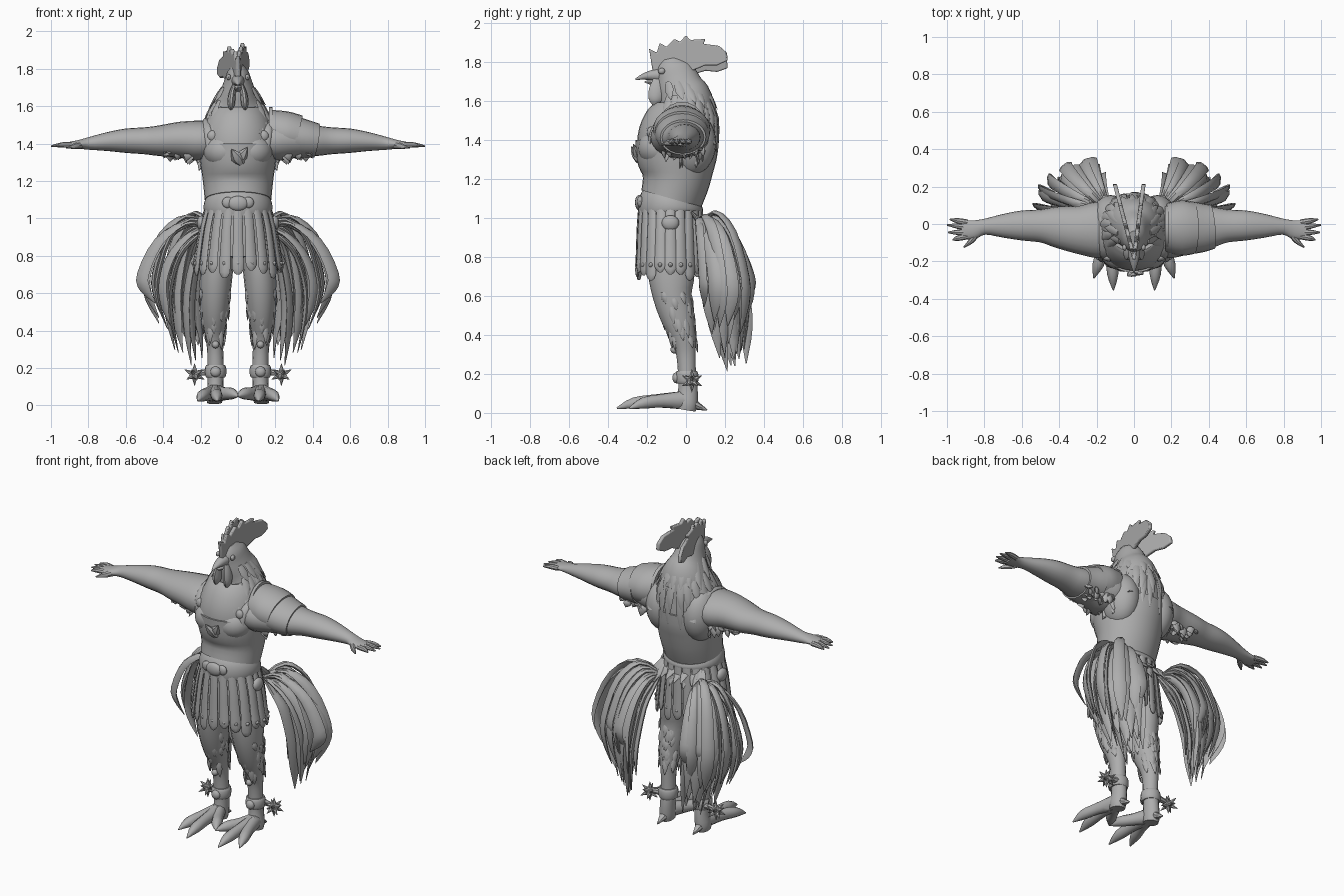
import bpy, bmesh, math, random
from mathutils import Vector, Matrix

random.seed(4)
R = random.uniform
if "Cube" in bpy.data.objects:
    bpy.data.objects.remove(bpy.data.objects["Cube"])

grey = bpy.data.materials.new("plain_grey")
grey.use_nodes = True
grey.diffuse_color = (0.42, 0.42, 0.42, 1)
grey.node_tree.nodes["Principled BSDF"].inputs["Base Color"].default_value = (0.42, 0.42, 0.42, 1)


def finish(name, bm, mirror=False, angle=40):
    bmesh.ops.recalc_face_normals(bm, faces=bm.faces)
    me = bpy.data.meshes.new(name)
    bm.to_mesh(me)
    bm.free()
    me.materials.append(grey)
    ob = bpy.data.objects.new(name, me)
    bpy.context.collection.objects.link(ob)
    if mirror:
        ob.modifiers.new("Mirror", "MIRROR")
    bpy.ops.object.select_all(action="DESELECT")
    ob.select_set(True)
    bpy.context.view_layer.objects.active = ob
    bpy.ops.object.shade_smooth_by_angle(angle=math.radians(angle))
    return ob


def spline(rows, steps):
    """Smooth curve through rows of equal length."""
    out = []
    for i in range(len(rows) - 1):
        p0, p1, p2, p3 = (rows[max(0, min(len(rows) - 1, i + k))] for k in (-1, 0, 1, 2))
        for j in range(steps):
            t = j / steps
            out.append([b + .5 * t * (c - a + t * (2*a - 5*b + 4*c - d + t * (3*(b - c) + d - a)))
                        for a, b, c, d in zip(p0, p1, p2, p3)])
    return out + [list(rows[-1])]


def loft(bm, rows, side, sides=12, steps=3):
    """Skin ellipses along a path; each row is x, y, z, side radius, other radius."""
    rows = spline(rows, steps)
    pts = [Vector(r[:3]) for r in rows]
    rings = []
    for i, r in enumerate(rows):
        t = (pts[min(i + 1, len(pts) - 1)] - pts[max(i - 1, 0)]).normalized()
        up = t.cross(Vector(side)).normalized()
        sd = up.cross(t)
        a, b = max(r[3], .001), max(r[4], .001)
        rings.append([bm.verts.new(pts[i] + sd * a * math.cos(q) + up * b * math.sin(q))
                      for q in (math.tau * k / sides for k in range(sides))])
    for lo, hi in zip(rings, rings[1:]):
        for k in range(sides):
            n = (k + 1) % sides
            bm.faces.new((lo[k], lo[n], hi[n], hi[k]))
    bm.faces.new(rings[0][::-1])
    bm.faces.new(rings[-1])


def ball(bm, loc, size, seg=16):
    m = Matrix.Translation(loc) @ Matrix.Diagonal((*size, 1))
    bmesh.ops.create_uvsphere(bm, u_segments=seg, v_segments=seg // 2 + 2, radius=1, matrix=m)


def spike(bm, a, b, w, th, side, sides=6):
    """Leaf-shaped tuft from a to b."""
    a, b = Vector(a), Vector(b)
    m = a.lerp(b, .45)
    loft(bm, [(*a, w * .5, th * .5), (*m, w, th), (*b, .001, .001)], side, sides, 2)


# Body: z, centre y, half width, half depth
BODY = [(.93, -.08, .15, .13), (1.02, -.085, .165, .15), (1.1, -.075, .168, .15),
        (1.2, -.05, .178, .165), (1.3, -.048, .192, .195), (1.4, -.047, .2, .203),
        (1.48, -.03, .185, .19), (1.55, -.01, .16, .162), (1.61, -.005, .135, .14),
        (1.67, -.03, .1, .12), (1.73, -.05, .075, .105), (1.78, -.07, .057, .085),
        (1.82, -.08, .028, .045)]


def surf(q, z, off=0):
    """Point on the body at angle q and height z."""
    for lo, hi in zip(BODY, BODY[1:]):
        if z <= hi[0]:
            t = (z - lo[0]) / (hi[0] - lo[0])
            _, c, rx, ry = (a + (b - a) * t for a, b in zip(lo, hi))
            return Vector(((rx + off) * math.cos(q), c + (ry + off) * math.sin(q), z))


bm = bmesh.new()
loft(bm, [(0, c, z, a, b) for z, c, a, b in BODY], (1, 0, 0), 32)
finish("body", bm)

# Breastplate with modelled chest, belt and buckle
bm = bmesh.new()
loft(bm, [(0, c, z, a + .01, b + .01) for z, c, a, b in BODY[2:6]], (1, 0, 0), 32)
for s in (-1, 1):
    ball(bm, (s * .07, -.135, 1.36), (.115, .112, .1), 24)
ball(bm, (0, -.14, 1.2), (.13, .08, .09), 24)
finish("breastplate", bm)

bm = bmesh.new()
loft(bm, [(0, -.08, 1.03, .178, .163), (0, -.08, 1.05, .184, .168),
          (0, -.075, 1.08, .182, .166), (0, -.07, 1.1, .174, .158)], (1, 0, 0), 32, 2)
finish("belt", bm)
bm = bmesh.new()
ball(bm, (0, -.24, 1.08), (.055, .022, .04))
for s in (-1, 1):
    ball(bm, (s * .055, -.235, 1.085), (.03, .016, .03))
finish("belt_buckle", bm)
bm = bmesh.new()
spike(bm, (.02, -.245, 1.29), (-.035, -.28, 1.37), .035, .02, (1, 0, 0))
spike(bm, (0, -.245, 1.3), (.05, -.27, 1.38), .03, .02, (1, 0, 0))
finish("chest_boss", bm)

# Shoulder straps with round studs
bm = bmesh.new()
loft(bm, [(.14, -.185, 1.38, .03, .012), (.155, -.16, 1.47, .028, .012),
          (.16, -.05, 1.525, .028, .012), (.155, .07, 1.5, .028, .012),
          (.14, .145, 1.38, .03, .012)], (1, 0, 0), 10)
ball(bm, (.135, -.18, 1.44), (.03, .02, .03))
finish("shoulder_straps", bm, True)

# Neck hackles lying over the collar, thin at the throat
bm = bmesh.new()
for z, ln, n in ((1.7, .11, 16), (1.63, .15, 20), (1.56, .16, 24)):
    for k in range(n):
        q = math.tau * (k + R(-.3, .3)) / n
        back = math.sin(q)
        if z > 1.6 and back < -.6:
            continue
        l = ln * R(.85, 1.15) * (1 + .4 * back)
        p = [surf(q, z - l * f, o) for f, o in ((0, 0), (.5, .006), (1, .012))]
        loft(bm, [(*p[0], .014, .004), (*p[1], .024, .008), (*p[2], .001, .001)],
             (-math.sin(q), math.cos(q), 0), 6, 2)
finish("neck_hackles", bm)

# Head: beak, wattles, eyes
bm = bmesh.new()
loft(bm, [(0, -.12, 1.735, .036, .04), (0, -.18, 1.733, .028, .026), (0, -.225, 1.725, .016, .014),
          (0, -.26, 1.712, .003, .004)], (1, 0, 0), 12)
loft(bm, [(0, -.13, 1.695, .03, .022), (0, -.18, 1.698, .02, .014), (0, -.212, 1.7, .003, .003)],
     (1, 0, 0), 10)
finish("beak", bm)
bm = bmesh.new()
loft(bm, [(.02, -.14, 1.71, .012, .03), (.032, -.15, 1.66, .019, .042),
          (.037, -.158, 1.61, .02, .036), (.037, -.162, 1.58, .006, .012)], (1, 0, 0), 10)
finish("wattles", bm, True)
bm = bmesh.new()
ball(bm, (.05, -.125, 1.755), (.012, .018, .016), 12)
finish("eyes", bm, True)

# Comb: two lobed blades spreading towards the back
OUTLINE = [(-.17, 1.75), (-.19, 1.87), (-.15, 1.85), (-.135, 1.9), (-.1, 1.88), (-.06, 1.92),
           (-.03, 1.905), (0, 1.94), (.02, 1.915), (.1, 1.92), (.09, 1.895), (.17, 1.885),
           (.21, 1.85), (.215, 1.81), (.16, 1.785), (.1, 1.785), (.04, 1.76), (-.05, 1.74)]
bm = bmesh.new()
for slope, drop in ((-.26, .1), (.13, 0)):
    sheets = [[bm.verts.new((slope * (y + .18) + d, y, z - drop * (y + .18))) for y, z in OUTLINE]
              for d in (-.011, .011)]
    bm.faces.new(sheets[0])
    bm.faces.new(sheets[1][::-1])
    for k in range(len(OUTLINE)):
        n = (k + 1) % len(OUTLINE)
        bm.faces.new((sheets[0][k], sheets[1][k], sheets[1][n], sheets[0][n]))
comb = finish("comb", bm)
bev = comb.modifiers.new("Bevel", "BEVEL")
bev.width, bev.segments = .006, 2

# Arms with heavy shoulder and back muscle
bm = bmesh.new()
loft(bm, [(.1, -.03, 1.42, .14, .1), (.2, -.032, 1.415, .15, .108), (.3, -.03, 1.42, .128, .098),
          (.42, -.015, 1.415, .108, .082), (.5, -.01, 1.415, .088, .072),
          (.6, -.008, 1.415, .08, .065), (.7, -.01, 1.41, .063, .05), (.8, -.015, 1.4, .042, .033),
          (.86, -.03, 1.395, .05, .022), (.92, -.03, 1.39, .05, .016)], (0, 1, 0), 20)
ball(bm, (.125, .025, 1.385), (.105, .13, .165), 24)
finish("arms", bm, True)
bm = bmesh.new()
for y0, x1, y1 in ((.008, .985, .025), (-.018, 1, -.005), (-.044, .995, -.045), (-.066, .97, -.085)):
    loft(bm, [(.89, y0, 1.392, .016, .015), (.94, (y0 + y1) / 2, 1.393, .015, .014),
              (x1, y1, 1.386, .004, .004)], (0, 1, 0), 8)
loft(bm, [(.84, -.05, 1.392, .02, .018), (.87, -.09, 1.387, .017, .015),
          (.91, -.125, 1.378, .004, .004)], (0, 0, 1), 8)
finish("fingers", bm, True)

# Ragged feathers hanging below the upper arm, longest at the armpit
bm = bmesh.new()
for k in range(56):
    x, y = R(.17, .4), R(-.12, .09)
    low = 1.235 + (x - .17) * .3 + R(0, .05) + abs(y) * .3
    spike(bm, (x, y, 1.36), (x + R(-.01, .03), y + R(-.02, .02), low), .025, .012, (1, R(-1, 1), 0))
finish("underarm_feathers", bm, True)

# Plated guard on the left shoulder only
bm = bmesh.new()
loft(bm, [(.17, -.02, 1.46, .13, .12), (.25, -.022, 1.455, .148, .118), (.32, -.022, 1.44, .138, .112)],
     (0, 1, 0), 24)
loft(bm, [(.3, -.02, 1.435, .142, .112), (.36, -.02, 1.425, .132, .102),
          (.42, -.015, 1.415, .118, .092)], (0, 1, 0), 24)
loft(bm, [(.165, -.02, 1.465, .12, .13), (.185, -.02, 1.465, .122, .132)], (0, 1, 0), 24)
finish("left_shoulder_guard", bm)

# Skirt: inner cloth, hanging strips and studs
bm = bmesh.new()
loft(bm, [(0, -.08, 1.05, .165, .15), (0, -.085, .9, .18, .145), (0, -.09, .79, .19, .13)],
     (1, 0, 0), 24)
finish("underskirt", bm)
bm = bmesh.new()
studs = bmesh.new()
N = 20
for k in range(N):
    q = math.tau * k / N - math.pi / 2
    c, s, e = math.cos(q), math.sin(q), R(.68, .73) - (.03 if k == 0 else 0)
    pos = lambda z, g: ((.172 + g * .06) * c, -.08 + (.158 + g * .012) * s, z)
    loft(bm, [(*pos(1.05, 0), .024, .008), (*pos(.95, .45), .026, .01), (*pos(.82, .8), .029, .01),
              (*pos(e + .03, 1), .031, .011), (*pos(e, 1), .008, .005)], (-s, c, 0), 8, 2)
    ball(studs, pos(.76, 1.1), (.012, .012, .012), 8)
finish("skirt_strips", bm)
finish("skirt_studs", studs)
bm = bmesh.new()
ball(bm, (.195, -.08, .975), (.025, .045, .04))
finish("hip_pouches", bm, True)

# Tail: two sprays of long arched feathers, nested arcs with loosely twisted blades
bm = bmesh.new()
for reach, tip, top, drift, n in ((.385, .45, 1.02, .04, 9), (.32, .35, .99, .07, 9),
                                  (.24, .28, .94, .11, 8), (.15, .27, .89, .14, 6)):
    for k in range(n):
        q = math.radians(2 + 64 * (k + R(-.3, .3)) / (n - 1))
        c, s, w = math.cos(q), math.sin(q), math.radians(R(-20, 60))
        r, e = reach * R(.86, 1.03) * (1 - .2 * s), tip + R(-.06, .12)
        side = Vector((-s, c, 0)) * math.cos(w) + Vector((c, s, 0)) * math.sin(w)
        at = lambda f, z, a, b: (.13 + r * f * c, .06 + r * f * s + drift * (1 - z) / .75, z, a, b)
        h = R(-.07, .01)
        loft(bm, [at(0, .95, .012, .01), at(.4, top + h, .022, .012), at(.78, top - .1 + h, .032, .013),
                  at(1, top - .32, .038, .013), at(.97, (e + top - .32) / 2, .035, .011),
                  at(.82, e, .002, .002)], side, 6, 3)
finish("tail_feathers", bm, True)
bm = bmesh.new()
for k in range(9):
    x = R(0, .14)
    spike(bm, (x, .03, 1.03), (x * 1.3, .12 + R(-.02, .03), .9 + R(-.04, .06)), .025, .012, (1, 0, 0))
finish("tail_root_feathers", bm, True)

# Legs with ragged thigh feathers
bm = bmesh.new()
loft(bm, [(.1, -.08, .9, .09, .12), (.115, -.075, .72, .088, .12), (.122, -.07, .6, .082, .1),
          (.125, -.04, .48, .07, .085), (.125, -.012, .38, .053, .062), (.122, 0, .3, .043, .05),
          (.12, .005, .2, .044, .046), (.12, .01, .12, .042, .05), (.125, .005, .05, .045, .055),
          (.125, 0, .015, .04, .05)], (1, 0, 0), 16)
finish("legs", bm, True)
bm = bmesh.new()
for k in range(36):
    q, z = R(0, math.tau), R(.38, .62)
    c, s, w = math.cos(q), math.sin(q), .053 + (z - .38) * .13
    y = -.012 - (z - .38) * .26
    spike(bm, (.124 + w * c, y + w * 1.15 * s, z), (.124 + w * c, y + .015 + w * 1.15 * s, z - R(.06, .1)),
          .018, .008, (-s, c, 0))
finish("thigh_feathers", bm, True)

# Feet: three front toes and a back toe, each with a claw
bm = bmesh.new()
for x, y, lift in ((.215, -.29, 0), (.11, -.355, 0), (0, -.22, .025)):
    a, b = Vector((.125, -.01, .065)), Vector((x, y, .03))
    m, n = a.lerp(b, .4), a.lerp(b, .75)
    loft(bm, [(*a, .042, .05), (m.x, m.y, .062, .032, .036), (n.x, n.y, .05 + lift / 2, .03, .03),
              (b.x, b.y, .024 + lift, .003, .004)], (1, 0, 0), 10)
loft(bm, [(.125, .01, .06, .035, .035), (.125, .06, .035, .022, .02), (.125, .108, .015, .003, .004)],
     (1, 0, 0), 8)
finish("feet", bm, True)

# Ankle cuffs, shin knobs and spiked spurs
bm = bmesh.new()
loft(bm, [(.12, .005, .15, .05, .052), (.12, .005, .165, .057, .058), (.12, .005, .2, .057, .058),
          (.12, .005, .215, .05, .052)], (1, 0, 0), 16, 2)
ball(bm, (.12, -.05, .18), (.028, .02, .028))
ball(bm, (.12, -.06, .325), (.02, .02, .02), 12)
finish("ankle_cuffs", bm, True)
bm = bmesh.new()
loft(bm, [(.14, .03, .18, .022, .022), (.19, .03, .175, .016, .016), (.23, .03, .17, .012, .012)],
     (0, 1, 0), 8, 1)
hub = Vector((.232, .03, .165))
made = bmesh.ops.create_icosphere(bm, subdivisions=1, radius=1)["verts"]
dirs = [v.co.normalized() for v in made]
for v in made:
    v.co = hub + v.co * .032
for d in dirs:
    loft(bm, [(*(hub + d * .02), .014, .014), (*(hub + d * .06), .001, .001)], d.orthogonal(), 6, 1)
finish("spiked_spurs", bm, True)
